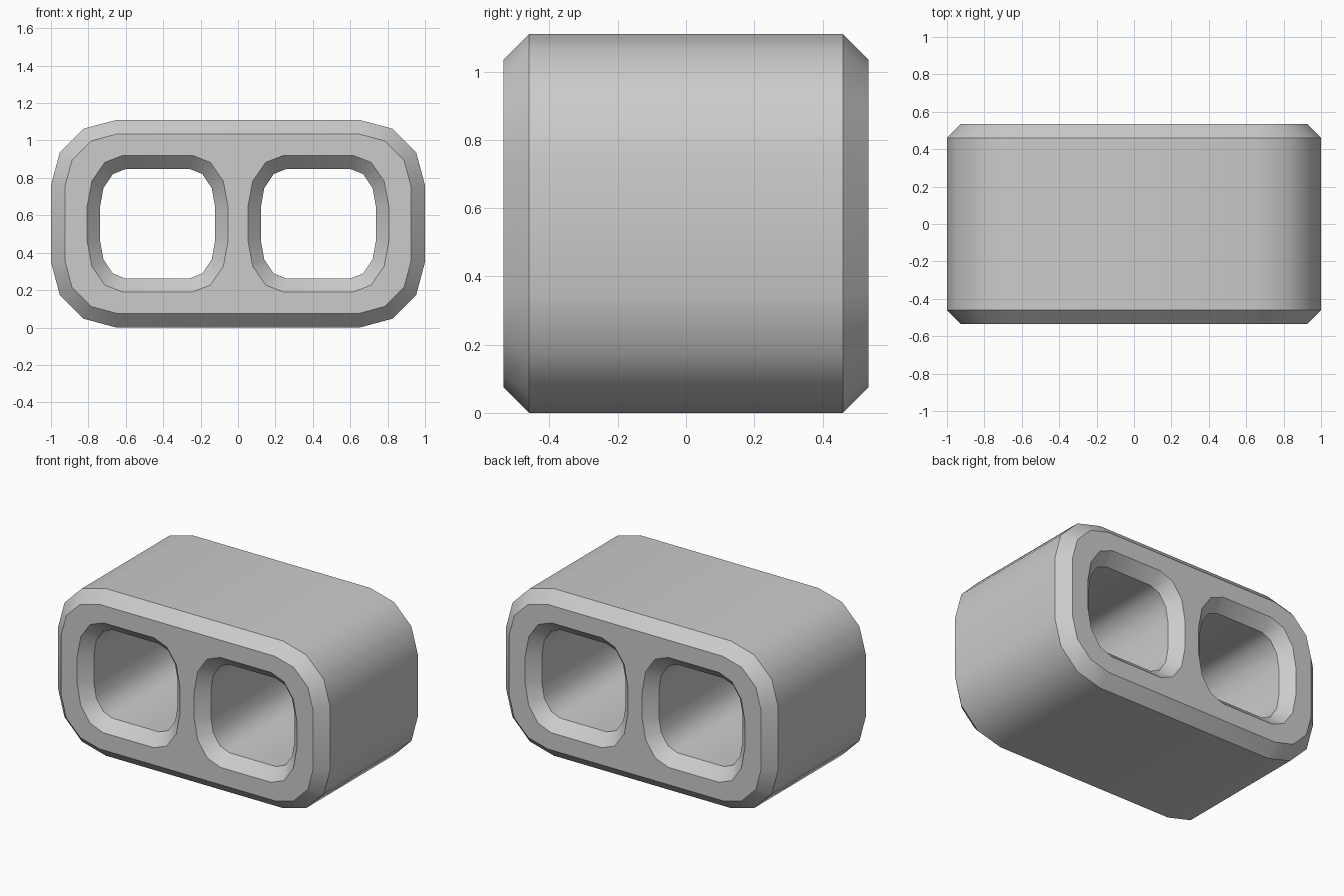
import bpy, bmesh
from math import sin, cos, pi

if "Cube" in bpy.data.objects:
    bpy.data.objects.remove(bpy.data.objects["Cube"])

CZ = 0.555          # height of the profile centre
FACE, RIM = 0.535, 0.46   # y of the flat end faces and of the inner chamfer edge

bm = bmesh.new()


def ring(cx, half_x, half_z, rad_x, rad_z, y):
    """Rounded rectangle in the XZ plane, three segments per corner."""
    verts = []
    for q, (sx, sz) in enumerate([(1, 1), (-1, 1), (-1, -1), (1, -1)]):
        for i in range(4):
            a = q * pi / 2 + i * pi / 6
            verts.append(bm.verts.new((
                cx + sx * (half_x - rad_x) + rad_x * cos(a), y,
                CZ + sz * (half_z - rad_z) + rad_z * sin(a))))
    return verts


def tube(cx, end, mid):
    """Chamfered tunnel or shell; returns its front and back end rings."""
    rings = [ring(cx, *end, -FACE), ring(cx, *mid, -RIM),
             ring(cx, *mid, RIM), ring(cx, *end, FACE)]
    for a, b in zip(rings, rings[1:]):
        for i in range(len(a)):
            j = (i + 1) % len(a)
            bm.faces.new((a[i], a[j], b[j], b[i]))
    return rings[0], rings[3]


# Outer shell and two through holes with chamfered mouths
parts = [tube(0, (0.925, 0.48, 0.28, 0.28), (1.0, 0.555, 0.35, 0.35))]
for cx in (-0.43, 0.43):
    parts.append(tube(cx, (0.377, 0.365, 0.19, 0.275), (0.308, 0.293, 0.137, 0.205)))

# Flat end faces around the holes
for side in (0, 1):
    edges = []
    for p in parts:
        r = p[side]
        edges += [bm.edges.get((r[i], r[i - 1])) for i in range(len(r))]
    bmesh.ops.triangle_fill(bm, edges=edges, use_beauty=True, use_dissolve=False)

bmesh.ops.recalc_face_normals(bm, faces=bm.faces[:])
mesh = bpy.data.meshes.new("two_hole_block")
bm.to_mesh(mesh)
bm.free()
block = bpy.data.objects.new("two_hole_block", mesh)
bpy.context.collection.objects.link(block)

# Smooth the rounded corners, keep chamfer edges sharp
bpy.context.view_layer.objects.active = block
block.select_set(True)
bpy.ops.object.shade_smooth_by_angle(angle=0.65)
